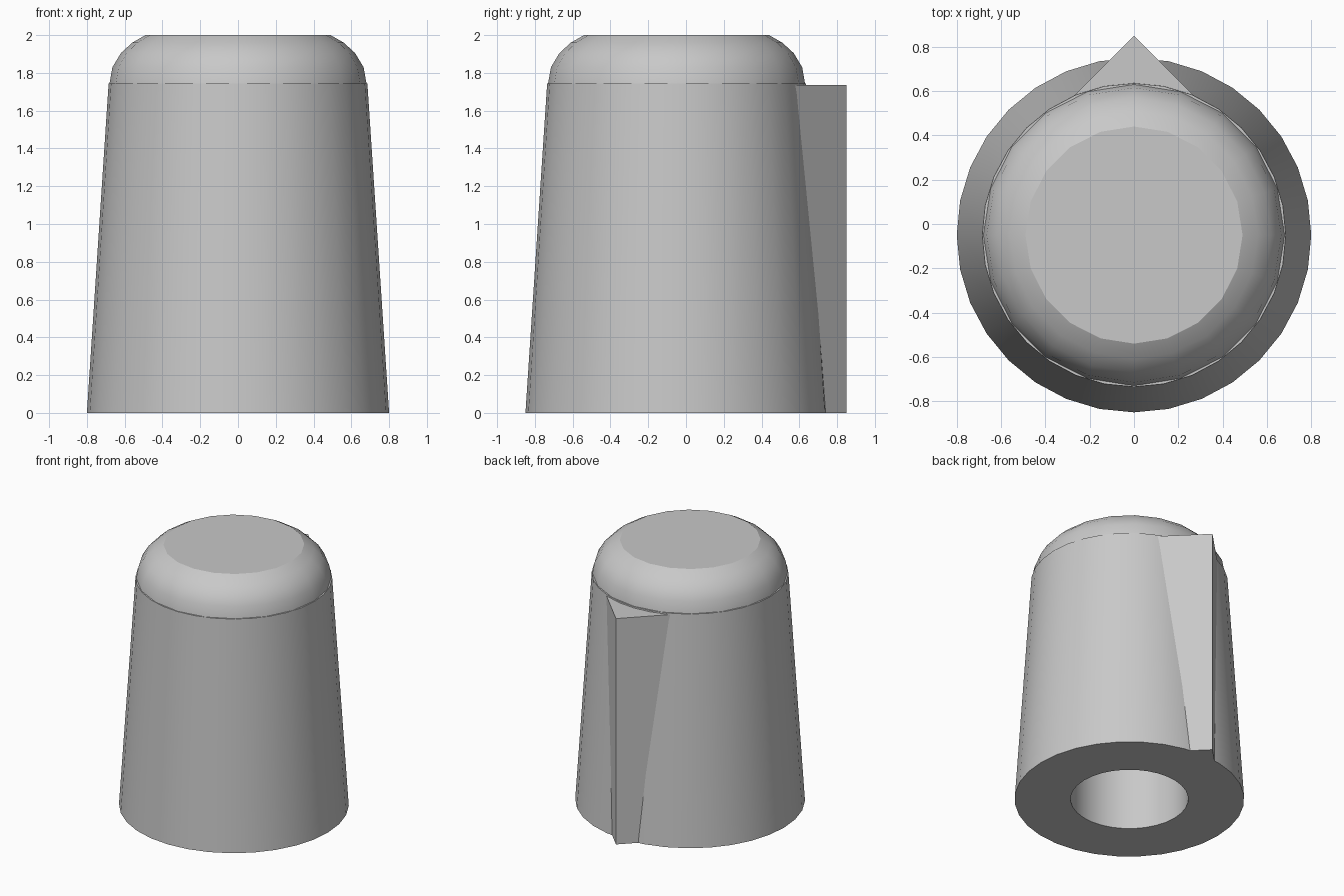
import bpy
import bmesh
from math import radians
from mathutils import Vector, Matrix

if "Cube" in bpy.data.objects:
    bpy.data.objects.remove(bpy.data.objects["Cube"], do_unlink=True)

AXIS_Y = -0.05

grey = bpy.data.materials.new("plain grey")
grey.use_nodes = True
COLOUR = (0.58, 0.58, 0.58, 1)
grey.diffuse_color = COLOUR
grey.node_tree.nodes["Principled BSDF"].inputs["Base Color"].default_value = COLOUR


def finish(name, bm, smooth_angle=None):
    """Turn a bmesh into a named, coloured object."""
    bmesh.ops.recalc_face_normals(bm, faces=bm.faces)
    mesh = bpy.data.meshes.new(name)
    bm.to_mesh(mesh)
    bm.free()
    mesh.materials.append(grey)
    obj = bpy.data.objects.new(name, mesh)
    bpy.context.collection.objects.link(obj)
    if smooth_angle:
        bpy.ops.object.select_all(action="DESELECT")
        obj.select_set(True)
        bpy.context.view_layer.objects.active = obj
        bpy.ops.object.shade_smooth_by_angle(angle=radians(smooth_angle))
    return obj


def lathe(name, profile, sides, smooth_angle, caps):
    """Sweep (radius, height) points round the knob axis and cap chosen rings."""
    bm = bmesh.new()
    rings = []
    for radius, z in profile:
        ring = []
        for i in range(sides):
            turn = Matrix.Rotation(radians(360 * i / sides), 3, "Z")
            ring.append(bm.verts.new(turn @ Vector((0, radius, z)) + Vector((0, AXIS_Y, 0))))
        rings.append(ring)
    for low, high in zip(rings, rings[1:]):
        for i in range(sides):
            j = (i + 1) % sides
            bm.faces.new((low[i], low[j], high[j], high[i]))
    for index in caps:
        bm.faces.new(rings[index])
    return finish(name, bm, smooth_angle)


# Tapered skirt with a flat top and a blind shaft hole underneath
lathe("knob_body",
      [(0.41, 1.2), (0.41, 0), (0.8, 0), (0.685, 1.745)],
      sides=32, smooth_angle=40, caps=(0, -1))

# Rounded cap with a flat top
lathe("rounded_cap",
      [(0.68, 1.745), (0.665, 1.83), (0.62, 1.905), (0.56, 1.96), (0.49, 2.0)],
      sides=20, smooth_angle=29, caps=(0, -1))

# Upright wedge that marks the pointing direction
bm = bmesh.new()
base = bm.faces.new([bm.verts.new(p) for p in ((-0.32, 0.53, 0), (0.32, 0.53, 0), (0, 0.85, 0))])
raised = bmesh.ops.extrude_face_region(bm, geom=[base], use_keep_orig=True)
bmesh.ops.translate(bm, vec=(0, 0, 1.735),
                    verts=[v for v in raised["geom"] if isinstance(v, bmesh.types.BMVert)])
finish("pointer_wedge", bm)
